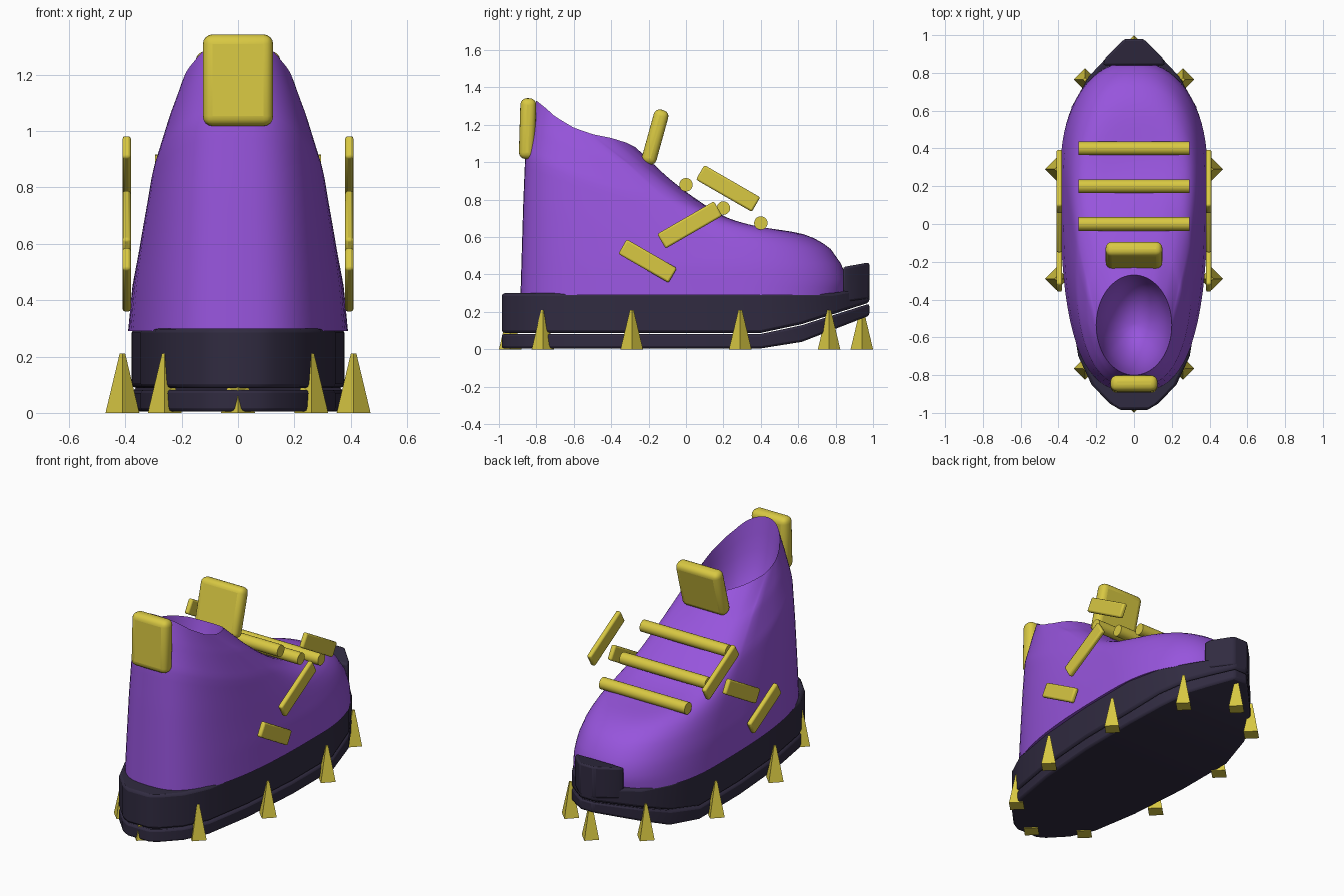
import bpy, bmesh, math
from mathutils import Vector

if "Cube" in bpy.data.objects:
    bpy.data.objects.remove(bpy.data.objects["Cube"])


def material(name, col):
    m = bpy.data.materials.new(name)
    m.diffuse_color = (*col, 1)
    m.use_nodes = True
    m.node_tree.nodes["Principled BSDF"].inputs["Base Color"].default_value = m.diffuse_color
    return m


PURPLE = material("purple", (0.31, 0.09, 0.72))
GOLD = material("gold", (0.69, 0.58, 0.055))
DARK = material("dark_navy", (0.030, 0.024, 0.052))


def interp(table, x):
    if x <= table[0][0]:
        return table[0][1]
    for (a, fa), (b, fb) in zip(table, table[1:]):
        if x <= b:
            return fa + (fb - fa) * (x - a) / (b - a)
    return table[-1][1]


def finish(bm, name, mat, bevel=0, segments=2, angle=40):
    bmesh.ops.recalc_face_normals(bm, faces=bm.faces)
    me = bpy.data.meshes.new(name)
    bm.to_mesh(me)
    bm.free()
    me.materials.append(mat)
    ob = bpy.data.objects.new(name, me)
    bpy.context.collection.objects.link(ob)
    if bevel:
        b = ob.modifiers.new("bevel", "BEVEL")
        b.width, b.segments = bevel, segments
        b.limit_method, b.angle_limit = "ANGLE", math.radians(angle)
    bpy.ops.object.select_all(action="DESELECT")
    ob.select_set(True)
    bpy.context.view_layer.objects.active = ob
    bpy.ops.object.shade_smooth_by_angle(angle=math.radians(angle))
    return ob


def block(name, loc, size, tilt, mat, bevel, segments=2):
    bm = bmesh.new()
    bmesh.ops.create_cube(bm, size=1)
    bmesh.ops.scale(bm, vec=size, verts=bm.verts)
    ob = finish(bm, name, mat, bevel, segments)
    ob.location = loc
    ob.rotation_euler.x = tilt
    return ob


# Upper: meridians run from the sole outline to the ankle opening
FRONT = [(.85, .29), (.862, .36), (.835, .45), (.765, .55), (.66, .61), (.55, .635), (.42, .65),
         (.3, .675), (.2, .715), (.1, .775), (0, .845), (-.1, .925), (-.2, 1.02), (-.27, 1.085)]
FRONT = [((.85 - y) / 1.12, (z - .29) / .795) for y, z in FRONT]
SIDE = [(0, 0), (.08, .18), (.24, .35), (.47, .59), (.74, .82), (1, 1)]
BACK = [(0, 0), (.18, .485), (.3, .72), (.65, .87), (1, 1)]
RIM = [(-.8, 1.33), (-.75, 1.29), (-.7, 1.245), (-.6, 1.185), (-.5, 1.15), (-.4, 1.13),
       (-.32, 1.105), (-.27, 1.08)]


def resample(pts, n):
    d = [0]
    for a, b in zip(pts, pts[1:]):
        d.append(d[-1] + math.dist(a, b))
    return [tuple(interp([(di, p[k]) for di, p in zip(d, pts)], d[-1] * i / n) for k in (0, 1))
            for i in range(n + 1)]


STEPS, AROUND, BOWL = 28, 72, 8
front, side, back = (resample(p, STEPS) for p in (FRONT, SIDE, BACK))


def spow(v, e):
    return math.copysign(abs(v) ** e, v)


bm = bmesh.new()
cols = []
for j in range(AROUND):
    t = 2 * math.pi * j / AROUND
    c, s = math.cos(t), math.sin(t)
    n, ry = (2.3, .60) if s > 0 else (2.8, 1.135)
    base = Vector((.39 * spow(c, 2 / n), .25 + ry * spow(s, 2 / n)))
    top = Vector((.2 * c, -.535 + .265 * s))
    tz = interp(RIM, top.y)
    w = abs(s) ** .85
    end = front if s > 0 else back
    col = []
    for i in range(STEPS + 1):
        u = side[i][0] * (1 - w) + end[i][0] * w
        h = side[i][1] * (1 - w) + end[i][1] * w
        p = base.lerp(top, u)
        col.append(bm.verts.new((p.x, p.y, .29 + (tz - .29) * h)))
    # inside of the ankle opening
    for i in range(1, BOWL + 1):
        f = math.radians(88 * i / BOWL)
        k = math.cos(f) * .97
        q = math.sin(f)
        col.append(bm.verts.new((top.x * k, -.535 + (top.y + .535) * k, tz * (1 - q) + .8 * q)))
    cols.append(col)
for a, b in zip(cols, cols[1:] + cols[:1]):
    for i in range(len(a) - 1):
        bm.faces.new((a[i], b[i], b[i + 1], a[i + 1]))
bm.faces.new([c[0] for c in cols])
bm.faces.new([c[-1] for c in cols])
finish(bm, "boot_upper", PURPLE, angle=60)

# Sole layers: rectangular sections lofted along the length
WIDTH = [(-.985, .07), (-.95, .13), (-.85, .225), (-.7, .295), (-.4, .345), (0, .375), (.4, .377),
         (.62, .33), (.78, .24), (.87, .155), (.94, .085), (.98, .045)]


def layer(name, stations, low, high, bevel):
    bm = bmesh.new()
    rings = []
    for y, w in stations:
        a, b = interp(low, y), interp(high, y)
        rings.append([bm.verts.new(v) for v in ((-w, y, a), (w, y, a), (w, y, b), (-w, y, b))])
    for r, q in zip(rings, rings[1:]):
        for i in range(4):
            k = (i + 1) % 4
            bm.faces.new((r[i], r[k], q[k], q[i]))
    bm.faces.new(rings[0])
    bm.faces.new(rings[-1])
    finish(bm, name, DARK, bevel)


SPLIT = [(.4, .088), (.62, .135), (.98, .25)]
layer("midsole", WIDTH, SPLIT, [(.8, .30), (.98, .34)], .015)
layer("outsole", WIDTH, [(.4, .005), (.62, .04), (.98, .18)],
      [(y, z - .006) for y, z in SPLIT], .012)
layer("toe_bumper", [(.84, .165), (.88, .15), (.94, .09), (.98, .05)],
      [(.84, .25), (.98, .27)], [(.84, .44), (.98, .465)], .012)

# Four-sided spikes around the sole
spots = [(sx * x, y) for sx in (-1, 1) for x, y in ((.41, .29), (.41, -.29), (.26, .765), (.26, -.765))]
for x, y in spots + [(0, .94), (0, -.94)]:
    bm = bmesh.new()
    bmesh.ops.create_cone(bm, cap_ends=True, segments=4, radius1=.06, radius2=.01, depth=.21)
    # first corner on an axis, so the section is a diamond in plan
    bmesh.ops.translate(bm, vec=(x, y, .105), verts=bm.verts)
    finish(bm, "spike", GOLD)

# Zigzag side plates
for sx in (-1, 1):
    for y, z, length, deg in ((.225, .86, .345, -30), (.02, .665, .35, 30), (-.205, .472, .31, -30)):
        block("side_plate", (sx * .395, y, z), (.03, length, .09), math.radians(deg), GOLD, .01)

# Lace bars
for y, z in ((0, .88), (.2, .755), (.4, .675)):
    bm = bmesh.new()
    bmesh.ops.create_cone(bm, cap_ends=True, segments=20, radius1=.036, radius2=.036, depth=.59)
    ob = finish(bm, "lace_bar", GOLD)
    ob.rotation_euler.y = math.pi / 2
    ob.location = (0, y, z)

# Tongue and heel tab
block("tongue", (0, -.165, 1.135), (.3, .08, .3), -.27, GOLD, .033, 4)
block("heel_tab", (0, -.847, 1.18), (.25, .085, .325), -.03, GOLD, .035, 4)
